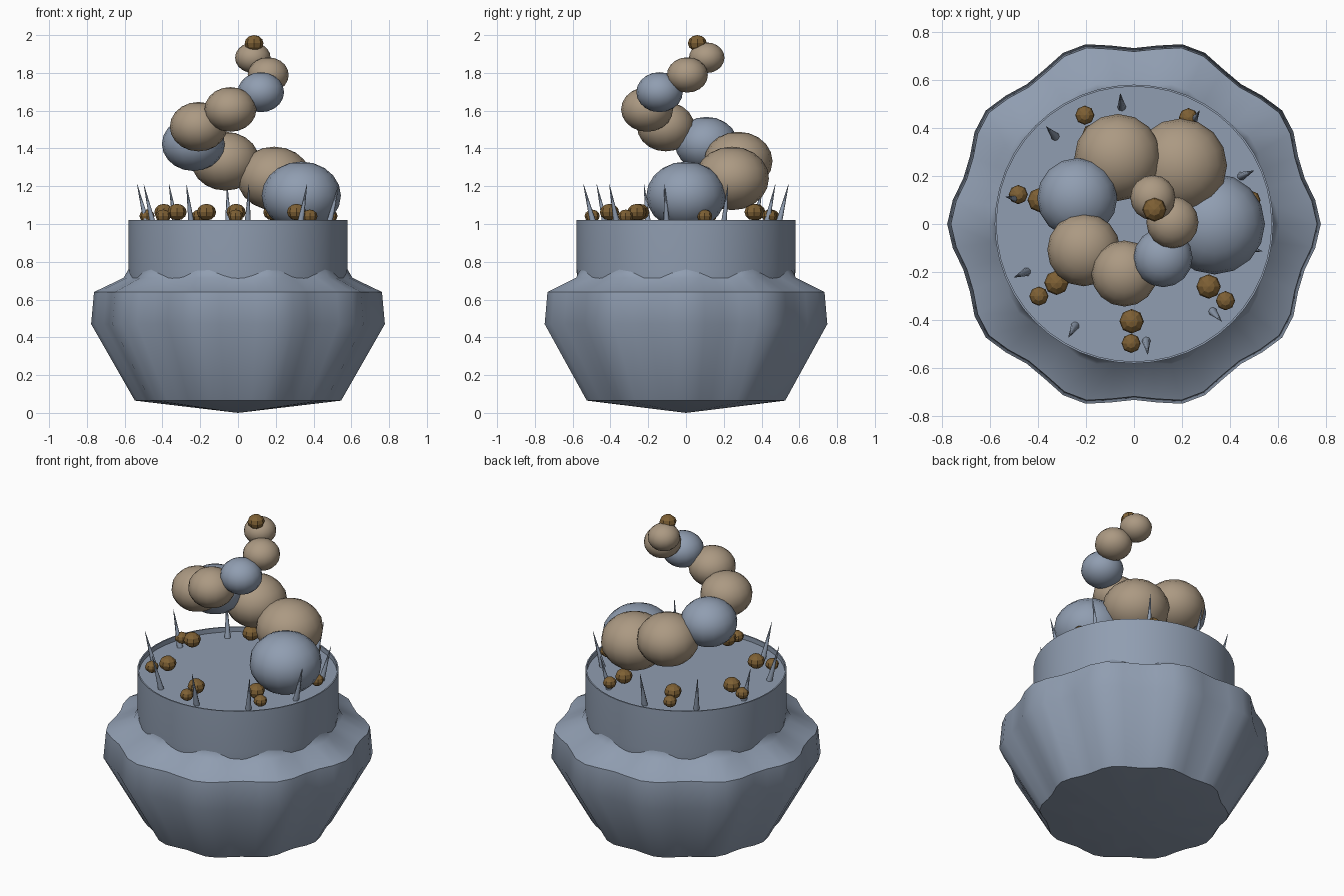
import bpy, bmesh
from math import sin, cos, pi, radians
from mathutils import Vector

if "Cube" in bpy.data.objects:
    bpy.data.objects.remove(bpy.data.objects["Cube"])


def material(name, rgb):
    m = bpy.data.materials.new(name)
    m.diffuse_color = (*rgb, 1)
    m.use_nodes = True
    m.node_tree.nodes["Principled BSDF"].inputs["Base Color"].default_value = m.diffuse_color
    return m


SLATE = material("slate blue", (0.28, 0.34, 0.44))
TAN = material("warm tan", (0.41, 0.32, 0.225))
BROWN = material("amber brown", (0.21, 0.118, 0.035))


def finish(name, bm, mat, angle=35):
    bmesh.ops.recalc_face_normals(bm, faces=bm.faces[:])
    mesh = bpy.data.meshes.new(name)
    bm.to_mesh(mesh)
    bm.free()
    ob = bpy.data.objects.new(name, mesh)
    bpy.context.collection.objects.link(ob)
    mesh.materials.append(mat)
    if angle:
        bpy.ops.object.select_all(action='DESELECT')
        bpy.context.view_layer.objects.active = ob
        ob.select_set(True)
        bpy.ops.object.shade_smooth_by_angle(angle=radians(angle))
    return ob


def lathe(name, profile, mat, flute=0.0, n=48):
    """Spin (radius, z) points about z; flute adds ten lobes."""
    bm = bmesh.new()
    rings = []
    for r, z in profile:
        if r == 0:
            rings.append([bm.verts.new((0, 0, z))] * n)
            continue
        ring = []
        for i in range(n):
            a = 2 * pi * i / n
            rr = r * (1 + flute * cos(10 * a))
            ring.append(bm.verts.new((rr * cos(a), rr * sin(a), z)))
        rings.append(ring)
    for lo, hi in zip(rings, rings[1:]):
        for i in range(n):
            j = (i + 1) % n
            quad = list(dict.fromkeys((lo[i], lo[j], hi[j], hi[i])))
            bm.faces.new(quad)
    return finish(name, bm, mat)


def ball(name, loc, r, mat, u=16, v=10, smooth=True):
    bm = bmesh.new()
    bmesh.ops.create_uvsphere(bm, u_segments=u, v_segments=v, radius=r)
    bmesh.ops.scale(bm, vec=(1, 1, 0.86), verts=bm.verts)
    ob = finish(name, bm, mat, 60 if smooth else 0)
    ob.location = loc
    return ob


def polar(r, deg, z):
    return Vector((r * cos(radians(deg)), r * sin(radians(deg)), z))


# Fluted pot body
lathe("pot_body", [(0, 0), (0.53, 0.065), (0.755, 0.47), (0.74, 0.64),
                   (0.588, 0.715), (0.563, 0.76), (0.555, 0.95)], SLATE, 0.03)

# Round neck with a thin rim and recessed top
lathe("pot_neck", [(0.575, 0.7), (0.58, 0.76), (0.58, 1.02),
                   (0.572, 1.02), (0.572, 0.99), (0, 0.99)], SLATE)

# Rising spiral of shrinking balls, every third one blue
for k in range(9):
    ball(f"spiral_ball_{k + 1}", polar(0.335 - 0.025 * k, 51.8 * k, 1.15 + 0.0913 * k),
         0.21 - 0.0145 * k, SLATE if k % 3 == 0 else TAN)

# Small bead at the tip of the spiral
ball("tip_bead", (0.085, 0.06, 1.957), 0.05, BROWN, 8, 6, False)

# Seven pairs of beads around the top
for k in range(7):
    a = 268.6 + 360 / 7 * k
    ball(f"inner_bead_{k + 1}", polar(0.405, a, 1.063), 0.051, BROWN, 8, 6, False)
    ball(f"outer_bead_{k + 1}", polar(0.497, a, 1.042), 0.04, BROWN, 8, 6, False)

# Ten thin spikes leaning outwards
for k in range(10):
    a = 24 + 36 * k
    base, tip = polar(0.49, a, 0.99), polar(0.546, a, 1.21)
    bm = bmesh.new()
    bmesh.ops.create_cone(bm, cap_ends=True, segments=8, radius1=0.018, radius2=0.001,
                          depth=(tip - base).length)
    ob = finish(f"spike_{k + 1}", bm, SLATE, 50)
    ob.rotation_euler = (tip - base).to_track_quat('Z', 'Y').to_euler()
    ob.location = (base + tip) / 2
